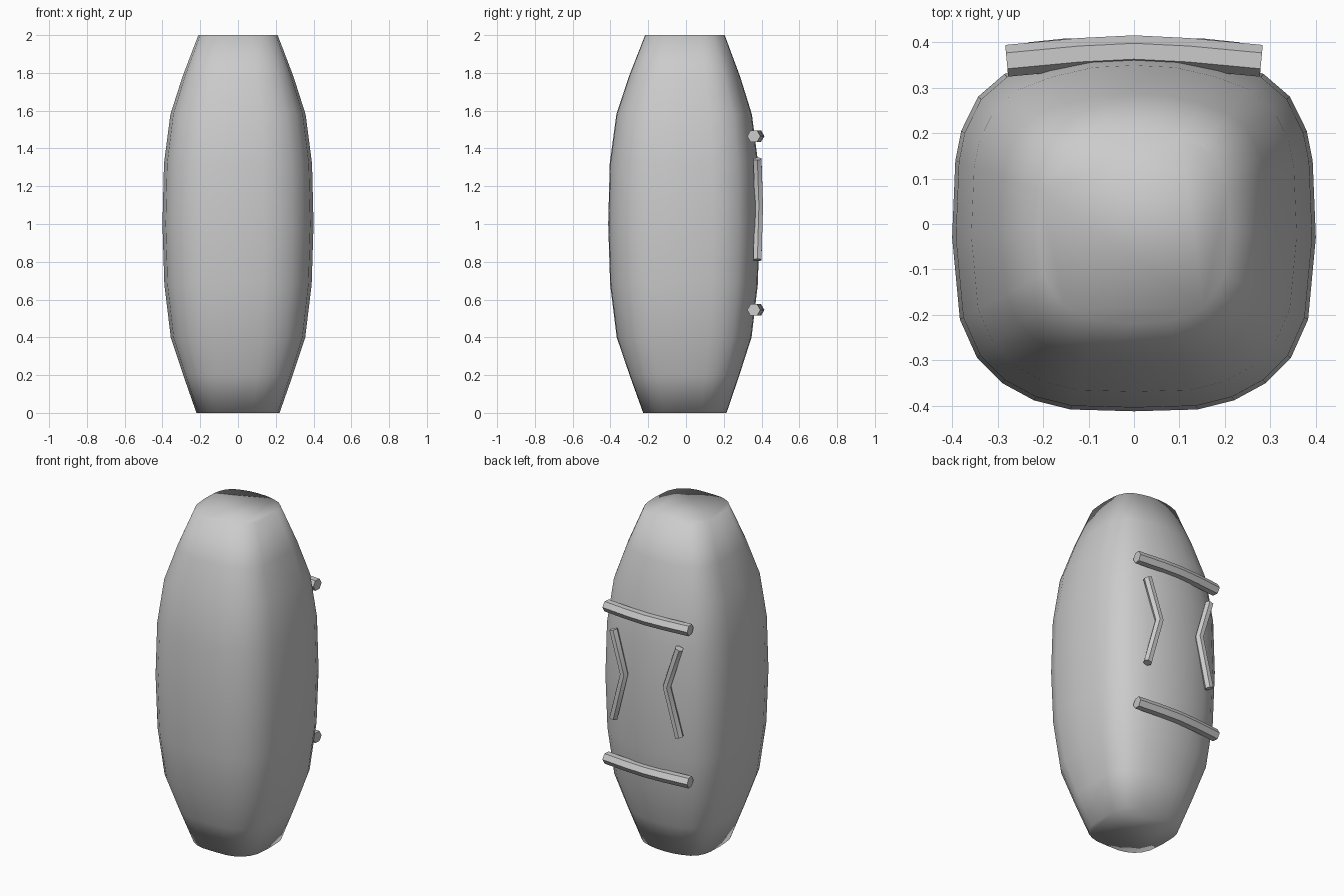
import bpy, bmesh, math
from mathutils import Vector

if "Cube" in bpy.data.objects:
    bpy.data.objects.remove(bpy.data.objects["Cube"])


def finish(name, bm, angle=None):
    bmesh.ops.recalc_face_normals(bm, faces=bm.faces)
    mesh = bpy.data.meshes.new(name)
    bm.to_mesh(mesh)
    bm.free()
    obj = bpy.data.objects.new(name, mesh)
    bpy.context.collection.objects.link(obj)
    bpy.ops.object.select_all(action='DESELECT')
    obj.select_set(True)
    bpy.context.view_layer.objects.active = obj
    if angle is None:
        bpy.ops.object.shade_smooth()
    else:
        bpy.ops.object.shade_smooth_by_angle(angle=math.radians(angle))
    return obj


def loft(name, rings, angle=None):
    bm = bmesh.new()
    rows = [[bm.verts.new(p) for p in ring] for ring in rings]
    n = len(rows[0])
    for a, b in zip(rows, rows[1:]):
        for i in range(n):
            j = (i + 1) % n
            bm.faces.new((a[i], a[j], b[j], b[i]))
    bm.faces.new(rows[0])
    bm.faces.new(rows[-1])
    return finish(name, bm, angle)


def tube(name, path, up, radius, sides=6):
    pts = [Vector(p) for p in path]
    up = Vector(up)
    rings = []
    for i, p in enumerate(pts):
        t = (pts[min(i + 1, len(pts) - 1)] - pts[max(i - 1, 0)]).normalized()
        v = t.cross(up).normalized()
        u = v.cross(t)
        angles = [2 * math.pi * k / sides for k in range(sides)]
        rings.append([p + radius * (v * math.cos(a) + u * math.sin(a)) for a in angles])
    return loft(name, rings, 50)


# barrel-shaped body: rounded-square section scaled along z
half = [(0, -.412), (.14, -.408), (.22, -.388), (.29, -.35), (.345, -.295),
        (.383, -.21), (.40, -.03), (.393, .14), (.38, .205), (.343, .28),
        (.285, .33), (.20, .362), (.10, .385), (0, .39)]
section = half + [(-x, y) for x, y in reversed(half[1:-1])]
levels = [(0, .55), (.20, .725), (.40, .89), (.68, .975), (1.0, 1.0),
          (1.32, .98), (1.58, .895), (1.78, .735), (2.0, .525)]
loft("barrel_body", [[(x * s, y * s, z) for x, y in section] for z, s in levels])

# bent horizontal bars on the back
for label, z in (("lower", .545), ("upper", 1.465)):
    tube(label + "_back_bar",
         [(-.28, .359, z), (-.12, .374, z), (0, .38, z), (.12, .374, z), (.28, .359, z)],
         (0, 0, 1), .035)

# mirrored chevrons between the bars
for label, s in (("left", -1), ("right", 1)):
    tube(label + "_back_chevron",
         [(s * .22, .378, .81), (s * .143, .386, 1.1), (s * .22, .378, 1.345)],
         (0, 1, 0), .025)
